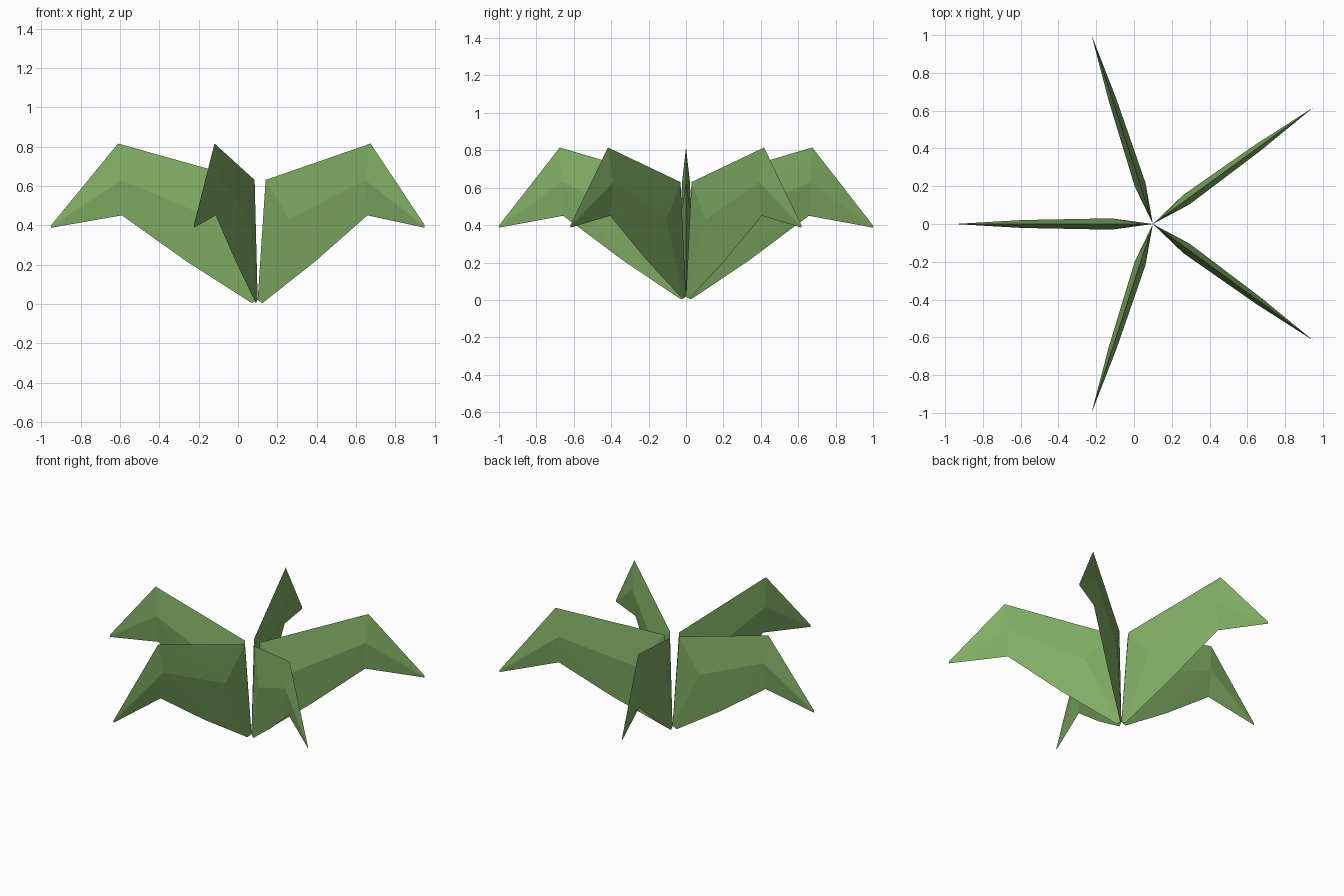
import bpy
import math

if "Cube" in bpy.data.objects:
    bpy.data.objects.remove(bpy.data.objects["Cube"], do_unlink=True)

GREEN = (0.22, 0.43, 0.13, 1)
leaf_green = bpy.data.materials.new("leaf_green")
leaf_green.use_nodes = True
leaf_green.diffuse_color = GREEN
bsdf = leaf_green.node_tree.nodes["Principled BSDF"]
bsdf.inputs["Base Color"].default_value = GREEN
bsdf.inputs["Roughness"].default_value = 0.9

# One half of a folded leaf: radius, side offset, height
points = {
    "root": (0.0, 0, 0.02),
    "foot": (0.03, 0, 0.004),
    "belly": (0.36, 0, 0.215),
    "elbow": (0.69, 0, 0.45),
    "tip_low": (1.05, 0, 0.387),
    "tip_high": (1.05, 0, 0.40),
    "peak": (0.71, 0, 0.815),
    "shoulder": (0.05, 0, 0.63),
    "inner_ridge": (0.22, -0.03, 0.43),
    "outer_ridge": (0.69, -0.021, 0.63),
}
panels = [
    "root foot inner_ridge",
    "foot belly inner_ridge",
    "belly outer_ridge inner_ridge",
    "belly elbow outer_ridge",
    "elbow tip_low outer_ridge",
    "tip_low tip_high outer_ridge",
    "tip_high peak outer_ridge",
    "inner_ridge outer_ridge peak",
    "inner_ridge peak shoulder",
    "shoulder root inner_ridge",
]
names = list(points)
mesh = bpy.data.meshes.new("folded_leaf")
mesh.from_pydata(list(points.values()), [],
                 [[names.index(n) for n in p.split()] for p in panels])
mesh.materials.append(leaf_green)

# Five mirrored leaves fanned around the stem point
for i in range(5):
    leaf = bpy.data.objects.new(f"leaf_{i + 1}", mesh)
    bpy.context.collection.objects.link(leaf)
    leaf.location = (0.1, 0, 0)
    leaf.rotation_euler.z = math.radians(36 + 72 * i)
    mirror = leaf.modifiers.new("other_half", "MIRROR")
    mirror.use_axis = (False, True, False)
    mirror.merge_threshold = 0.0005
